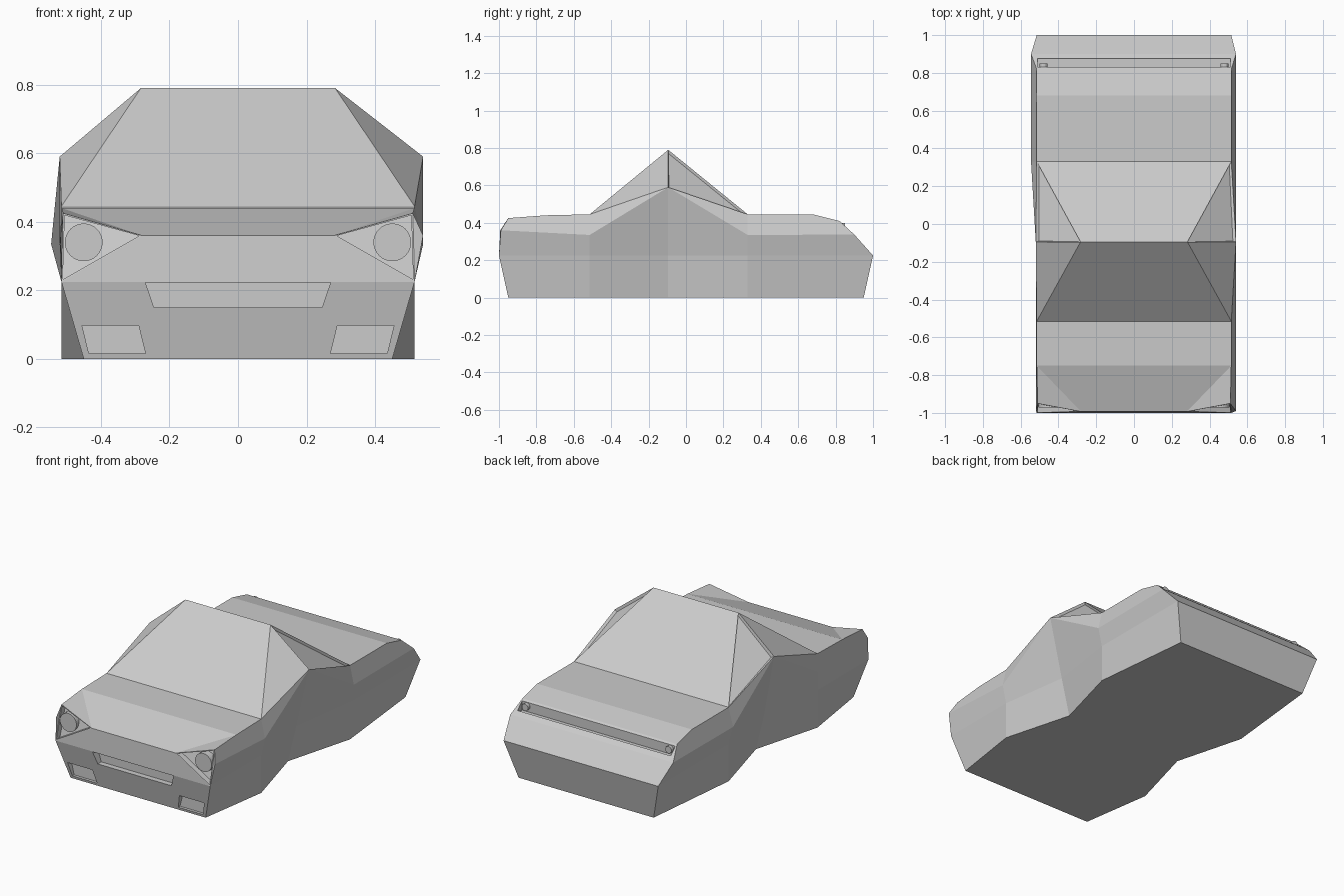
import bpy, bmesh, math

if "Cube" in bpy.data.objects:
    bpy.data.objects.remove(bpy.data.objects["Cube"])

paint = bpy.data.materials.new("grey_paint")
paint.diffuse_color = (0.6, 0.6, 0.6, 1)
paint.use_nodes = True
paint.node_tree.nodes["Principled BSDF"].inputs["Base Color"].default_value = paint.diffuse_color


def add_object(name, bm):
    bmesh.ops.recalc_face_normals(bm, faces=bm.faces[:])
    me = bpy.data.meshes.new(name)
    bm.to_mesh(me)
    bm.free()
    me.materials.append(paint)
    ob = bpy.data.objects.new(name, me)
    bpy.context.collection.objects.link(ob)
    return ob


def prism(name, outline, y0, y1):
    """Outline in x, z extruded along y."""
    bm = bmesh.new()
    f = bm.faces.new([bm.verts.new((x, y0, z)) for x, z in outline])
    ext = bmesh.ops.extrude_face_region(bm, geom=[f])["geom"]
    bmesh.ops.translate(bm, vec=(0, y1 - y0, 0),
                        verts=[v for v in ext if isinstance(v, bmesh.types.BMVert)])
    return add_object(name, bm)


# key points of one body half: b = sill, m = crease, l = beltline, t = top edge
POINTS = {
    "b0": (.45, -.95, 0), "b1": (.515, -.515, 0), "b2": (.40, -.095, 0),
    "b3": (.515, .33, 0), "b4": (.45, .95, 0),
    "m0": (.515, -1, .225), "m1": (.515, -.515, .225), "m2": (.455, -.095, .225),
    "m3": (.515, .33, .225), "m4": (.515, 1, .225),
    "l0": (.54, -.99, .36), "l1": (.54, -.515, .335), "l2": (.54, -.095, .59),
    "l3": (.54, .33, .335), "l4": (.54, .9, .337),
    "n": (.28, -.993, .36), "c": (.51, -.95, .425), "a": (.515, -.75, .44),
    "t1": (.515, -.515, .445), "t2": (.283, -.095, .79), "t3": (.515, .33, .445),
    "d1": (.515, .68, .445), "d2": (.515, .82, .41),
}
# the left beltline is slightly narrower in front and wider behind
LEFT = {"l0": .518, "l1": .52, "l2": .52, "l3": .545, "l4": .545}
SIDE = ["b0 b1 m1 m0", "b1 b2 m2 m1", "b2 b3 m3 m2", "b3 b4 m4 m3",
        "m0 m1 l1 l0", "m1 m2 l2 l1", "m2 m3 l3 l2", "m3 m4 l4 l3",
        "l0 l1 t1 a c", "l1 l2 t1", "l2 t2 t1", "l2 l3 t3",
        "l3 l4 d2 d1 t3", "a c n", "c m0 l0"]
ACROSS = "b0 m0 n a t1 t2 t3 d1 d2 l4 m4 b4".split()

# body shell
bm = bmesh.new()
halves, lamps, windows = [], [], []
for s in (1, -1):
    v = {}
    for k, (x, y, z) in POINTS.items():
        if s < 0:
            x = LEFT.get(k, x)
        v[k] = bm.verts.new((s * x, y, z))
    for f in SIDE:
        bm.faces.new([v[k] for k in f.split()])
    lamps.append(bm.faces.new([v["c"], v["n"], v["m0"]]))
    windows.append(bm.faces.new([v["l2"], v["t3"], v["t2"]]))
    halves.append(v)
R, L = halves
for p, q in zip(ACROSS, ACROSS[1:]):
    bm.faces.new([R[p], R[q], L[q], L[p]])
sill = ["b0", "b1", "b2", "b3", "b4"]
bm.faces.new([R[k] for k in sill] + [L[k] for k in reversed(sill)])
bmesh.ops.recalc_face_normals(bm, faces=bm.faces[:])

# recessed headlight openings and rear quarter windows
bmesh.ops.inset_individual(bm, faces=lamps, thickness=.008)
for f in bmesh.ops.extrude_discrete_faces(bm, faces=lamps)["faces"]:
    bmesh.ops.translate(bm, vec=(0, .035, 0), verts=f.verts[:])
bmesh.ops.inset_individual(bm, faces=windows, thickness=.012, depth=-.015)
body = add_object("car_body", bm)

# cut the grille, lower intakes and tail light slot
cutters = [
    prism("grille_cutter", [(-.27, .223), (.27, .223), (.245, .15), (-.245, .15)], -1.1, -.95),
    prism("tail_slot_cutter", [(-.51, .345), (.51, .345), (.51, .5), (-.51, .5)], .83, .875),
]
for s in (1, -1):
    cutters.append(prism("intake_cutter", [(s * .455, .098), (s * .29, .098),
                                           (s * .27, .016), (s * .435, .016)], -1.1, -.937))
bpy.context.view_layer.objects.active = body
for c in cutters:
    mod = body.modifiers.new(c.name, "BOOLEAN")
    mod.operation = "DIFFERENCE"
    mod.solver = "EXACT"
    mod.object = c
    bpy.ops.object.modifier_apply(modifier=mod.name)
    bpy.data.objects.remove(c)


# round lamps
def disc(x, z, r, n):
    return [(x + r * math.cos(2 * math.pi * i / n), z + r * math.sin(2 * math.pi * i / n))
            for i in range(n)]


for side, s in (("right", 1), ("left", -1)):
    prism(side + "_headlight", disc(s * .45, .34, .055, 32), -.972, -.93)
    prism(side + "_tail_light", disc(s * .478, .377, .021, 16), .82, .85)
